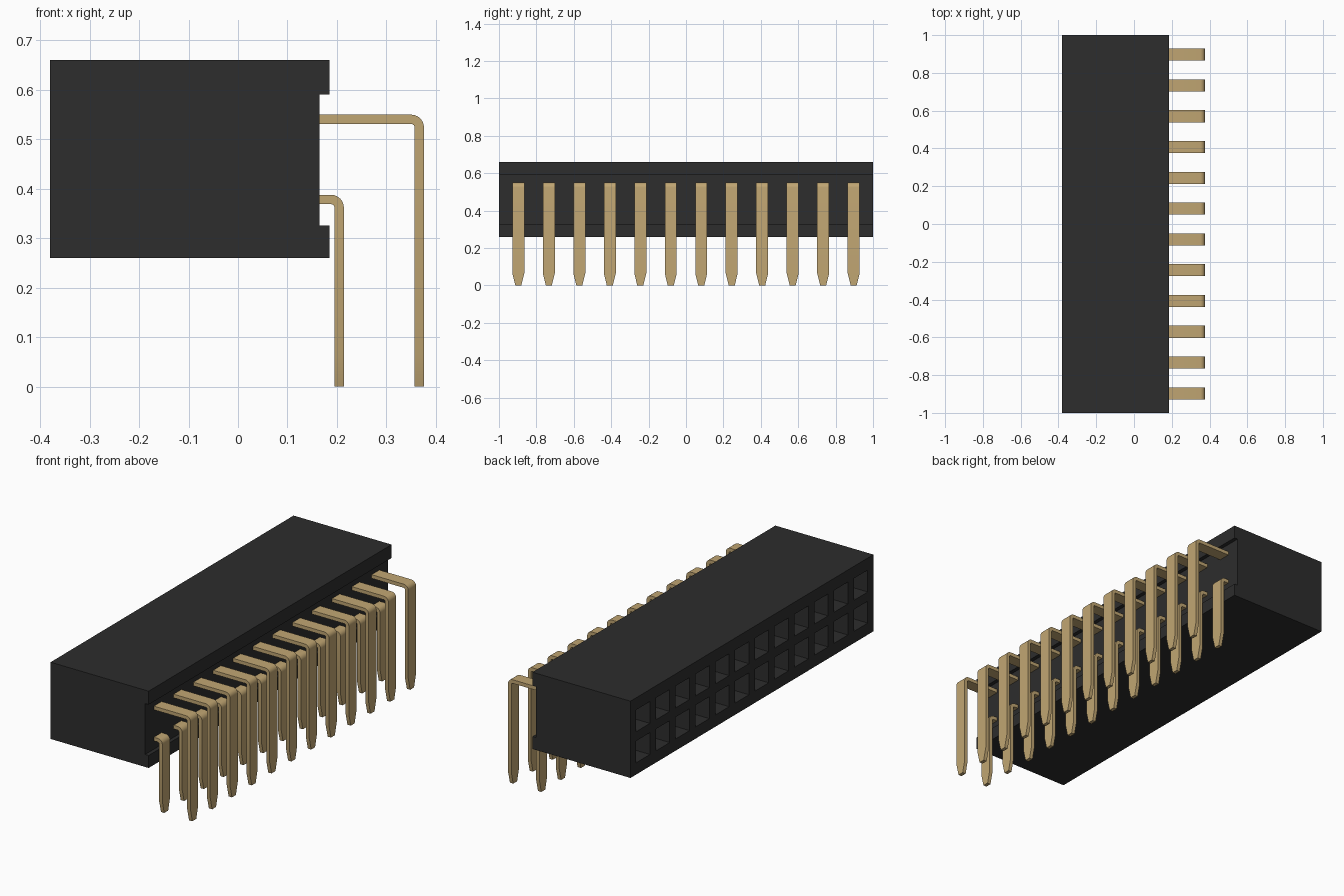
import bpy
import bmesh
from math import sin, cos, pi

if "Cube" in bpy.data.objects:
    bpy.data.objects.remove(bpy.data.objects["Cube"])

COLUMNS, PITCH = 12, 0.163
ROWS = (0.378, 0.54)          # heights of the two contact rows
BACK, FRONT, RECESS = -0.38, 0.185, 0.165
BOTTOM, TOP = 0.26, 0.66
HOLE, DEPTH = 0.057, 0.4      # socket half width and depth
COLUMN_Y = [(i - (COLUMNS - 1) / 2) * PITCH for i in range(COLUMNS)]


def material(name, color, roughness):
    mat = bpy.data.materials.new(name)
    mat.use_nodes = True
    mat.diffuse_color = color
    bsdf = mat.node_tree.nodes["Principled BSDF"]
    bsdf.inputs["Base Color"].default_value = color
    bsdf.inputs["Roughness"].default_value = roughness
    return mat


def finish(bm, name, mat):
    bmesh.ops.recalc_face_normals(bm, faces=bm.faces)
    mesh = bpy.data.meshes.new(name)
    bm.to_mesh(mesh)
    bm.free()
    mesh.materials.append(mat)
    obj = bpy.data.objects.new(name, mesh)
    bpy.context.collection.objects.link(obj)
    return obj


black = material("black plastic", (0.026, 0.026, 0.026, 1), 0.6)
gold = material("gold metal", (0.53, 0.38, 0.17, 1), 0.4)


def build_housing():
    bm = bmesh.new()
    # Side profile with the shallow recess, extruded along y
    profile = [(BACK, BOTTOM), (FRONT, BOTTOM), (FRONT, 0.325), (RECESS, 0.325),
               (RECESS, 0.59), (FRONT, 0.59), (FRONT, TOP), (BACK, TOP)]
    near, far = ([bm.verts.new((x, y, z)) for x, z in profile] for y in (-1, 1))
    bm.faces.new(near)
    bm.faces.new(far[::-1])
    for i in range(len(profile) - 1):
        bm.faces.new((near[i], far[i], far[i + 1], near[i + 1]))
    # Socket face as a grid whose odd cells are the openings
    ys = [-1] + [y + s for y in COLUMN_Y for s in (-HOLE, HOLE)] + [1]
    zs = [BOTTOM] + [z + s for z in ROWS for s in (-HOLE, HOLE)] + [TOP]
    grid = [[bm.verts.new((BACK, y, z)) for z in zs] for y in ys]
    openings = []
    for i in range(len(ys) - 1):
        for j in range(len(zs) - 1):
            face = bm.faces.new((grid[i][j], grid[i][j + 1],
                                 grid[i + 1][j + 1], grid[i + 1][j]))
            if i % 2 and j % 2:
                openings.append(face)
    bmesh.ops.remove_doubles(bm, verts=bm.verts, dist=0.0001)
    # Push the openings into the block
    for face in openings:
        floor = bmesh.ops.extrude_face_region(bm, geom=[face])["geom"]
        verts = [v for v in floor if isinstance(v, bmesh.types.BMVert)]
        bmesh.ops.translate(bm, verts=verts, vec=(DEPTH, 0, 0))
        if face.is_valid:
            bm.faces.remove(face)
    return finish(bm, "housing", black)


def build_pin(name, y, z, outer_x):
    """Flat strip: out of the housing, round bend, down to a tapered tip."""
    thick, half, inner, steps = 0.019, 0.032, 0.007, 6
    top = z + thick / 2
    outer = inner + thick
    cx, cz = outer_x - outer, top - outer
    # Each ring: outer point, inner point, half width
    rings = [((RECESS - 0.04, top), (RECESS - 0.04, top - thick), half)]
    for k in range(steps + 1):
        a = pi / 2 * (1 - k / steps)
        rings.append(((cx + outer * cos(a), cz + outer * sin(a)),
                      (cx + inner * cos(a), cz + inner * sin(a)), half))
    for height, width in ((0.065, half), (0.0, half / 2)):
        rings.append(((outer_x, height), (outer_x - thick, height), width))
    bm = bmesh.new()
    loops = [[bm.verts.new((p[0], y + s * w, p[1]))
              for p, s in ((o, -1), (o, 1), (i, 1), (i, -1))]
             for o, i, w in rings]
    for a, b in zip(loops, loops[1:]):
        for k in range(4):
            n = (k + 1) % 4
            bm.faces.new((a[k], a[n], b[n], b[k]))
    bm.faces.new(loops[0])
    bm.faces.new(loops[-1][::-1])
    return finish(bm, name, gold)


build_housing()
pins = []
for index, y in enumerate(COLUMN_Y, 1):
    pins.append(build_pin(f"lower_pin_{index}", y, ROWS[0], 0.214))
    pins.append(build_pin(f"upper_pin_{index}", y, ROWS[1], 0.376))

# Smooth only the bends
bpy.ops.object.select_all(action="DESELECT")
for pin in pins:
    pin.select_set(True)
bpy.context.view_layer.objects.active = pins[0]
bpy.ops.object.shade_smooth_by_angle(angle=pi / 7)
